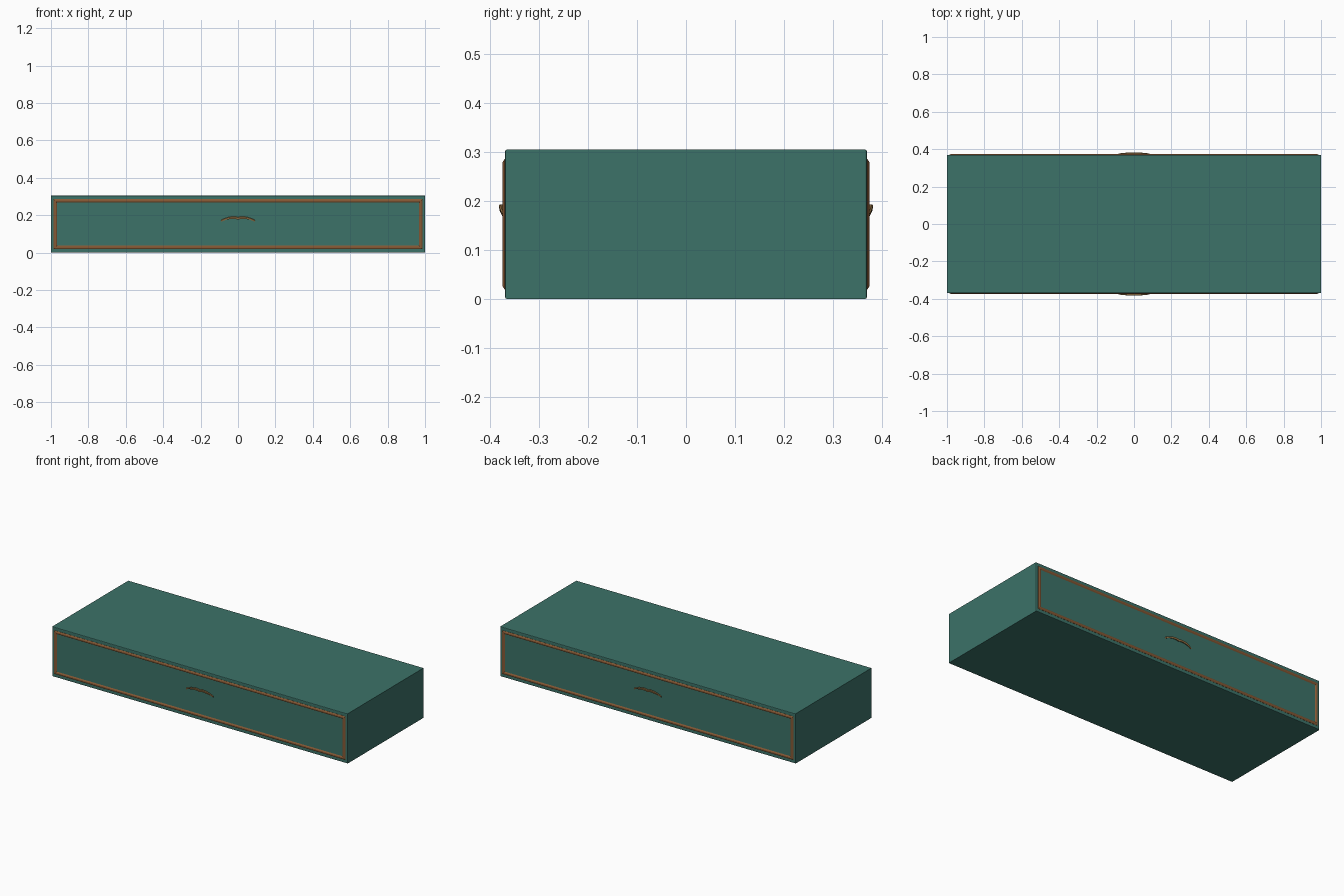
import bpy, bmesh, math

if "Cube" in bpy.data.objects:
    bpy.data.objects.remove(bpy.data.objects["Cube"])

def material(name, color):
    m = bpy.data.materials.new(name)
    m.diffuse_color = (*color, 1)
    m.use_nodes = True
    m.node_tree.nodes["Principled BSDF"].inputs["Base Color"].default_value = m.diffuse_color
    return m

teal = material("painted_teal", (0.045, 0.17, 0.14))
wood = material("wood_trim", (0.24, 0.10, 0.035))
brass = material("aged_brass", (0.30, 0.17, 0.06))

def make_object(name, bm, mat):
    bmesh.ops.recalc_face_normals(bm, faces=bm.faces)
    me = bpy.data.meshes.new(name)
    bm.to_mesh(me)
    bm.free()
    ob = bpy.data.objects.new(name, me)
    bpy.context.collection.objects.link(ob)
    me.materials.append(mat)
    return ob

def box(name, size, centre, mat):
    bm = bmesh.new()
    bmesh.ops.create_cube(bm, size=1)
    for v in bm.verts:
        v.co = [c * s + o for c, s, o in zip(v.co, size, centre)]
    return make_object(name, bm, mat)

def bridge(bm, rings, closed):
    # quads between consecutive vertex rings; each ring is a closed section
    n = len(rings)
    for i in range(n if closed else n - 1):
        a, b = rings[i], rings[(i + 1) % n]
        for j in range(len(a)):
            k = (j + 1) % len(a)
            bm.faces.new((a[j], a[k], b[k], b[j]))
    if not closed:
        bm.faces.new(rings[0])
        bm.faces.new(rings[-1])

H, D = 0.305, 0.369
MID = H / 2

# carcass, with the rims of its front and back faces softened
body = box("carcass", (2, 2 * D, H), (0, 0, MID), teal)
bm = bmesh.new()
bm.from_mesh(body.data)
rim = [e for e in bm.edges if abs(e.verts[0].co.y - e.verts[1].co.y) < 1e-5]
bmesh.ops.bevel(bm, geom=rim, offset=0.004, segments=2, profile=0.5, affect='EDGES')
bm.to_mesh(body.data)
bm.free()

# moulding section: inset from the outer border, and projection y
SECTION = [(0.0, D - 0.004), (0.0, D + 0.001), (0.006, D + 0.005),
           (0.012, D + 0.005), (0.018, D + 0.001), (0.018, D - 0.004)]

for side, label in ((-1, "front"), (1, "back")):
    # drawer panel inside the moulding
    box(label + "_drawer_panel", (1.95, 0.006, 0.236),
        (0, side * (D - 0.002), MID), teal)

    # mitred rectangular moulding
    bm = bmesh.new()
    rings = []
    for sx, sz in ((-1, -1), (1, -1), (1, 1), (-1, 1)):
        rings.append([bm.verts.new((sx * (0.986 - d), side * y, MID + sz * (0.133 - d)))
                      for d, y in SECTION])
    bridge(bm, rings, True)
    make_object(label + "_trim", bm, wood)

    # arched pull: a lip leaning outward, drooping at both tips
    bm = bmesh.new()
    rings = []
    steps = 24
    for i in range(steps + 1):
        t = -1 + 2 * i / steps
        z = 0.191 - 0.021 * abs(t) ** 2.6 - 0.004 * math.exp(-(t / 0.12) ** 2)
        h = 0.010 - 0.004 * t * t
        out = D + 0.004 + 0.0085 * (1 - t ** 4)
        rings.append([bm.verts.new((0.092 * t, side * y, zz)) for y, zz in (
            (D - 0.002, z - h * 0.4), (D - 0.002, z), (out - 0.003, z + 0.003),
            (out, z + 0.001), (out - 0.002, z - h), (out - 0.005, z - h))])
    bridge(bm, rings, False)
    pull = make_object(label + "_handle", bm, brass)
    bpy.ops.object.select_all(action='DESELECT')
    pull.select_set(True)
    bpy.context.view_layer.objects.active = pull
    bpy.ops.object.shade_smooth_by_angle(angle=math.radians(35))
